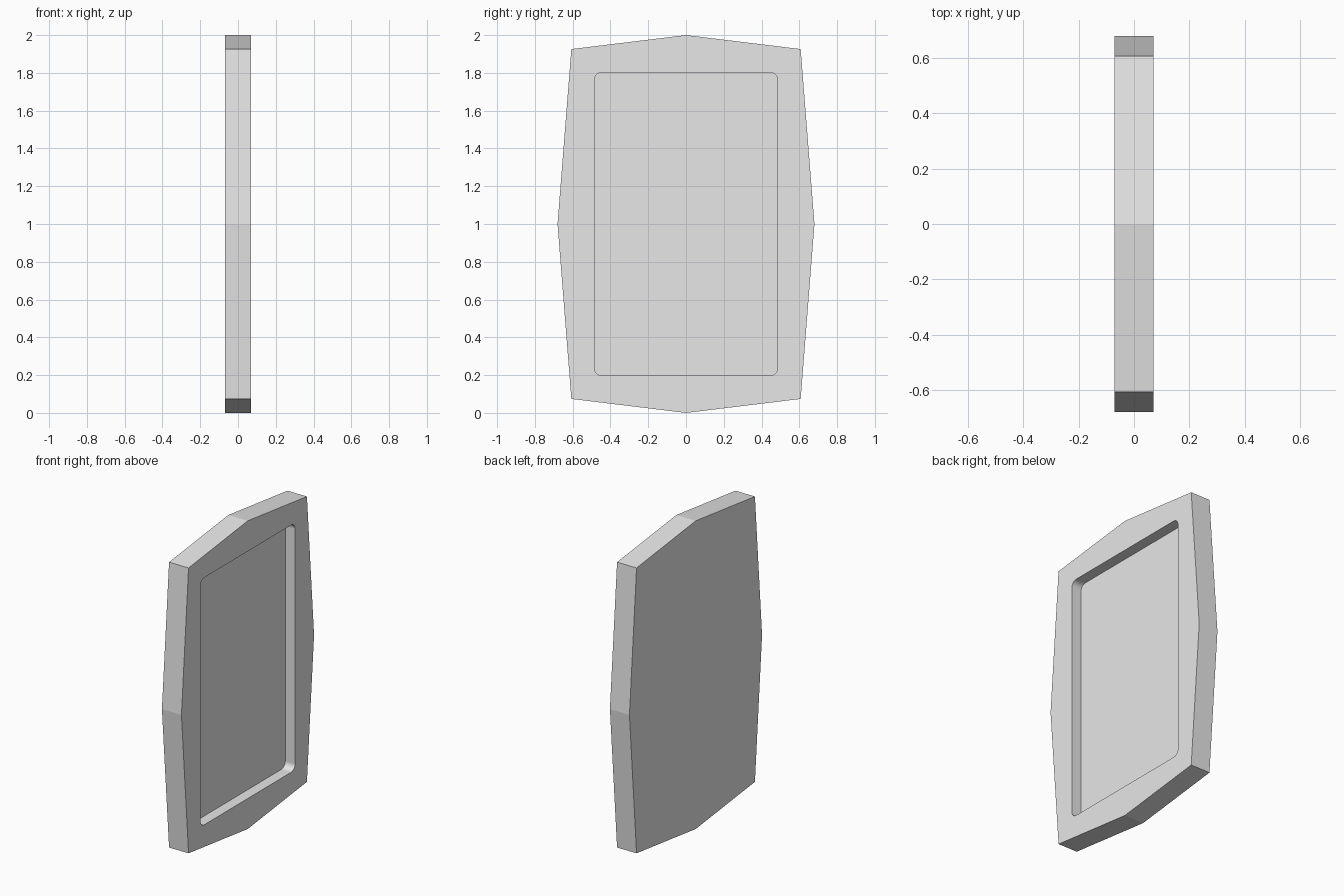
import bpy, bmesh, math

if "Cube" in bpy.data.objects:
    bpy.data.objects.remove(bpy.data.objects["Cube"])

grey = bpy.data.materials.new("plain_grey")
grey.diffuse_color = (0.8, 0.8, 0.8, 1)
grey.use_nodes = True
grey.node_tree.nodes["Principled BSDF"].inputs["Base Color"].default_value = grey.diffuse_color


def prism(name, outline, x0, x1):
    """Extrude a (y, z) outline along x."""
    bm = bmesh.new()
    face = bm.faces.new([bm.verts.new((x0, y, z)) for y, z in outline])
    ext = bmesh.ops.extrude_face_region(bm, geom=[face])
    moved = [v for v in ext["geom"] if isinstance(v, bmesh.types.BMVert)]
    bmesh.ops.translate(bm, verts=moved, vec=(x1 - x0, 0, 0))
    bmesh.ops.recalc_face_normals(bm, faces=bm.faces)
    mesh = bpy.data.meshes.new(name)
    bm.to_mesh(mesh)
    bm.free()
    mesh.materials.append(grey)
    obj = bpy.data.objects.new(name, mesh)
    bpy.context.collection.objects.link(obj)
    return obj


def rounded_rect(hy, hz, r, steps=8):
    """Rounded rectangle centred on y = 0, z = 1."""
    points = []
    for i, (sy, sz) in enumerate([(1, 1), (-1, 1), (-1, -1), (1, -1)]):
        for k in range(steps + 1):
            a = math.pi / 2 * (i + k / steps)
            points.append((sy * (hy - r) + r * math.cos(a),
                           1 + sz * (hz - r) + r * math.sin(a)))
    return points


# Eight-sided panel with slightly peaked edges
outline = [(0, 0), (0.607, 0.074), (0.68, 1), (0.607, 1.926),
           (0, 2), (-0.607, 1.926), (-0.68, 1), (-0.607, 0.074)]
panel = prism("panel", outline, -0.07, 0.07)

# Shallow rounded recess on the +x face
cutter = prism("recess_cutter", rounded_rect(0.485, 0.802, 0.04), 0.0, 0.2)
cutter.hide_render = True
cutter.hide_viewport = True
cut = panel.modifiers.new("recess", "BOOLEAN")
cut.operation = "DIFFERENCE"
cut.solver = "EXACT"
cut.object = cutter
